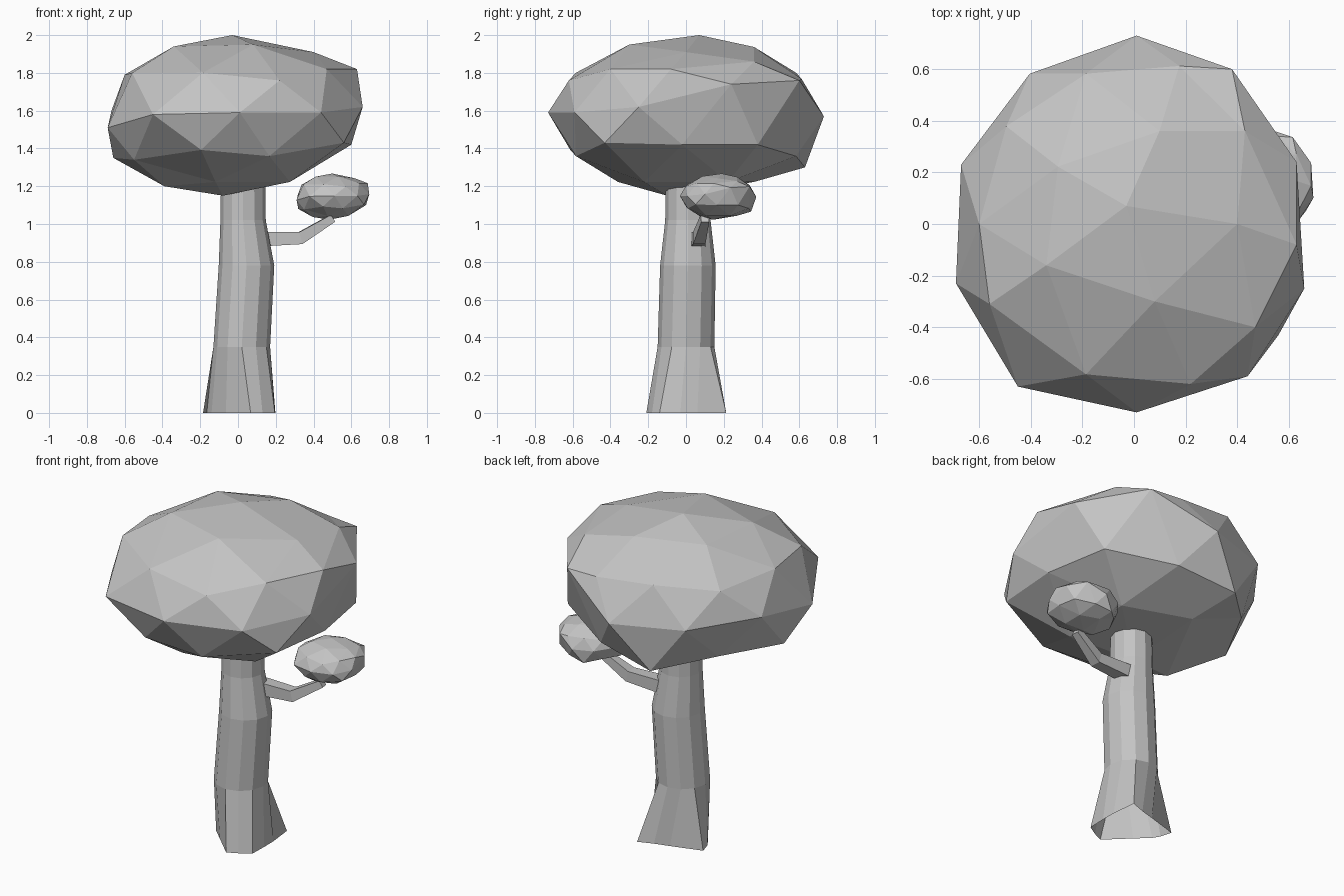
import bpy
import bmesh
from math import cos, sin, radians
from mathutils import Matrix, Vector

default_cube = bpy.data.objects.get("Cube")
if default_cube:
    bpy.data.objects.remove(default_cube, do_unlink=True)


def make_material(name, colour):
    material = bpy.data.materials.new(name)
    material.use_nodes = True
    material.diffuse_color = colour
    shader = material.node_tree.nodes["Principled BSDF"]
    shader.inputs["Base Color"].default_value = colour
    shader.inputs["Roughness"].default_value = 0.9
    return material


grey = make_material("plain_grey", (0.55, 0.55, 0.55, 1))


def add_object(name, bm):
    """Turn a bmesh into a flat shaded object."""
    bmesh.ops.recalc_face_normals(bm, faces=bm.faces)
    mesh = bpy.data.meshes.new(name)
    bm.to_mesh(mesh)
    bm.free()
    mesh.materials.append(grey)
    obj = bpy.data.objects.new(name, mesh)
    bpy.context.collection.objects.link(obj)
    return obj


def bridge_rings(bm, rings):
    """Join consecutive vertex rings with quads."""
    for low, high in zip(rings, rings[1:]):
        count = len(low)
        for i in range(count):
            j = (i + 1) % count
            bm.faces.new((low[i], low[j], high[j], high[i]))


def add_crown(name):
    """Flattened faceted ball with some corners pulled off the ellipsoid."""
    bm = bmesh.new()
    bmesh.ops.create_icosphere(bm, subdivisions=2, radius=1)
    shape = Matrix.Translation((-0.01, 0, 1.58)) @ Matrix.Diagonal((0.67, 0.72, 0.42, 1))
    bmesh.ops.transform(bm, matrix=shape, verts=bm.verts)
    pulled_corners = [
        # top
        (-0.03, 0.07, 2), (0.4, 0, 1.91), (0.08, -0.3, 1.95), (-0.34, -0.16, 1.94),
        # shoulder
        (0.63, -0.08, 1.82), (0.43, 0.36, 1.86), (0.22, -0.62, 1.76),
        (-0.56, -0.31, 1.8), (-0.6, 0, 1.79), (0.47, -0.4, 1.82),
        # waist
        (0.63, 0.24, 1.74), (0.38, 0.6, 1.76), (0.01, 0.73, 1.57), (-0.67, 0.23, 1.6),
        (-0.69, -0.23, 1.51), (-0.45, -0.63, 1.58), (0.01, -0.73, 1.59),
        (0.44, -0.59, 1.59), (0.66, -0.25, 1.62),
        # underside
        (-0.66, 0, 1.35), (-0.55, -0.3, 1.34), (-0.2, 0.63, 1.3), (0.53, 0.38, 1.42),
        (0.6, -0.02, 1.42), (0.56, -0.43, 1.43), (-0.39, -0.18, 1.2), (-0.08, -0.1, 1.15),
    ]
    moves = {}
    for corner in map(Vector, pulled_corners):
        nearest = min(bm.verts, key=lambda v: (v.co - corner).length)
        moves[nearest] = corner
    for vert, corner in moves.items():
        vert.co = corner
    return add_object(name, bm)


# Large crown, and a small copy of it on the branch
add_crown("large_crown")
small_crown = add_crown("small_crown")
small_crown.data.transform(
    Matrix.Translation((0.507, 0.17, 1.145))
    @ Matrix.Diagonal((0.285, 0.277, 0.288, 1))
    @ Matrix.Translation((0, 0, -1.575))
)

# Trunk: twelve sides on an uneven root outline, open underneath
bm = bmesh.new()
root_outline = [
    (0.067, -0.21), (0.13, -0.18), (0.195, -0.14), (0.198, -0.03), (0.197, 0.06),
    (0.18, 0.213), (0.09, 0.18), (0, 0.155), (-0.185, 0.1), (-0.165, 0.03),
    (-0.14, -0.01), (-0.064, -0.083),
]
rings = [[bm.verts.new((x, y, 0)) for x, y in root_outline]]
trunk_levels = [
    (0.02, 0, 0.35, 0.15),
    (0.045, 0.01, 0.78, 0.147),
    (0.027, 0.01, 1.02, 0.12),
    (0.027, 0.01, 1.25, 0.117),
]
for x, y, z, radius in trunk_levels:
    ring = []
    for i in range(len(root_outline)):
        angle = radians(30 * i - 90)
        ring.append(bm.verts.new((x + radius * cos(angle), y + radius * sin(angle), z)))
    rings.append(ring)
bridge_rings(bm, rings)
bm.faces.new(rings[-1])
add_object("trunk", bm)

# Branch: square tapered bent limb from the trunk to the small crown
bm = bmesh.new()
path = [Vector(p) for p in ((0.1, 0.065, 0.92), (0.33, 0.07, 0.925), (0.5, 0.1, 1.03))]
rings = []
for i, point in enumerate(path):
    ahead, behind = path[min(i + 1, 2)], path[max(i - 1, 0)]
    turn = (ahead - behind).to_track_quat("Z", "Y")
    radius = (0.056, 0.046, 0.03)[i]
    ring = []
    for k in range(4):
        angle = radians(90 * k + 45)
        offset = Vector((radius * cos(angle), radius * sin(angle), 0))
        ring.append(bm.verts.new(point + turn @ offset))
    rings.append(ring)
bridge_rings(bm, rings)
bm.faces.new(rings[0])
bm.faces.new(rings[-1])
add_object("branch", bm)
